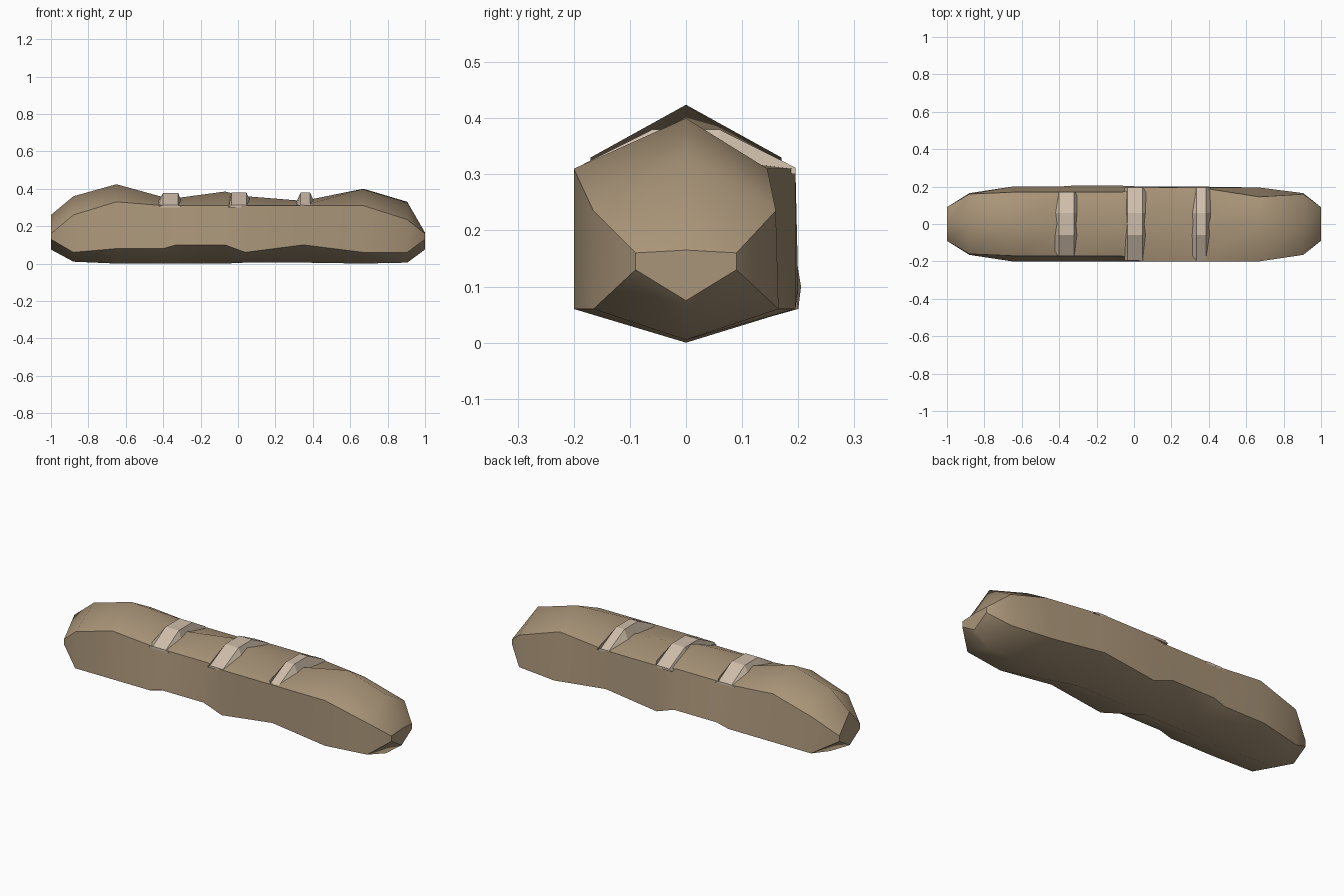
import bpy, bmesh, math

if "Cube" in bpy.data.objects:
    bpy.data.objects.remove(bpy.data.objects["Cube"])


def material(name, colour):
    m = bpy.data.materials.new(name)
    m.diffuse_color = (*colour, 1)
    m.use_nodes = True
    m.node_tree.nodes["Principled BSDF"].inputs["Base Color"].default_value = m.diffuse_color
    return m


def add_object(name, bm, mat):
    bmesh.ops.recalc_face_normals(bm, faces=bm.faces)
    mesh = bpy.data.meshes.new(name)
    bm.to_mesh(mesh)
    bm.free()
    mesh.materials.append(mat)
    ob = bpy.data.objects.new(name, mesh)
    bpy.context.collection.objects.link(ob)
    return ob


crust = material("crust", (0.40, 0.30, 0.19))
crumb = material("crumb", (0.62, 0.51, 0.40))

# Loaf: hexagonal rings along x
# x, top z, shoulder z, lower side z, bottom z,
# front shoulder y, front lower y, back shoulder y, back lower y
stations = [
    (-1.00, 0.26, 0.16, 0.13, 0.075, 0.09, 0.09, 0.09, 0.09),
    (-0.88, 0.36, 0.26, 0.06, 0.010, 0.16, 0.165, 0.16, 0.165),
    (-0.65, 0.424, 0.33, 0.08, 0.000, 0.17, 0.20, 0.17, 0.20),
    (-0.40, 0.355, 0.31, 0.08, 0.000, 0.17, 0.20, 0.17, 0.20),
    (-0.33, 0.350, 0.31, 0.10, 0.000, 0.17, 0.20, 0.17, 0.205),
    (-0.07, 0.385, 0.31, 0.10, 0.000, 0.17, 0.20, 0.17, 0.205),
    (0.04, 0.360, 0.31, 0.06, 0.005, 0.20, 0.20, 0.195, 0.20),
    (0.35, 0.335, 0.31, 0.10, 0.005, 0.20, 0.20, 0.195, 0.20),
    (0.67, 0.400, 0.31, 0.06, 0.000, 0.20, 0.20, 0.145, 0.195),
    (0.905, 0.33, 0.235, 0.06, 0.005, 0.165, 0.165, 0.16, 0.165),
    (1.00, 0.165, 0.16, 0.13, 0.075, 0.09, 0.09, 0.09, 0.09),
]
bm = bmesh.new()
rings = []
for x, zt, zs, zl, zb, fs, fl, bs, bl in stations:
    section = [(0, zt), (bs, zs), (bl, zl), (0, zb), (-fl, zl), (-fs, zs)]
    rings.append([bm.verts.new((x, y, z)) for y, z in section])
for a, b in zip(rings, rings[1:]):
    for i in range(6):
        j = (i + 1) % 6
        f = bm.faces.new((a[i], a[j], b[j], b[i]))
        f.smooth = True
    # crisp edges along shoulders and lower sides
    for i in (1, 2, 4, 5):
        bm.edges.get((a[i], b[i])).smooth = False
for r in (rings[0], rings[-1]):
    f = bm.faces.new(r)
    for e in f.edges:
        e.smooth = False
add_object("loaf", bm, crust)


# Scored ridges: a bevelled strip bent over the loaf
def ridge(name, x0, x1, t0, t1, peak, half):
    bm = bmesh.new()
    rows = []
    # y, top z, base z, share of the base width
    for y, z, zb in ((-half, 0.312, 0.29), (-0.06, peak, 0.30),
                     (0.06, peak, 0.30), (half, 0.312, 0.29)):
        low = 0.30 if abs(y) == half else 0.325
        rows.append([bm.verts.new(p) for p in (
            (x0, y, low), (t0, y, z), (t1, y, z), (x1, y, low))])
    for a, b in zip(rows, rows[1:]):
        for i in range(4):
            j = (i + 1) % 4
            bm.faces.new((a[i], a[j], b[j], b[i]))
    bm.faces.new(rows[0])
    bm.faces.new(rows[-1])
    add_object(name, bm, crumb)


ridge("score_left", -0.43, -0.30, -0.40, -0.32, 0.378, 0.172)
ridge("score_middle", -0.05, 0.07, -0.035, 0.045, 0.380, 0.195)
ridge("score_right", 0.31, 0.41, 0.335, 0.385, 0.380, 0.195)
